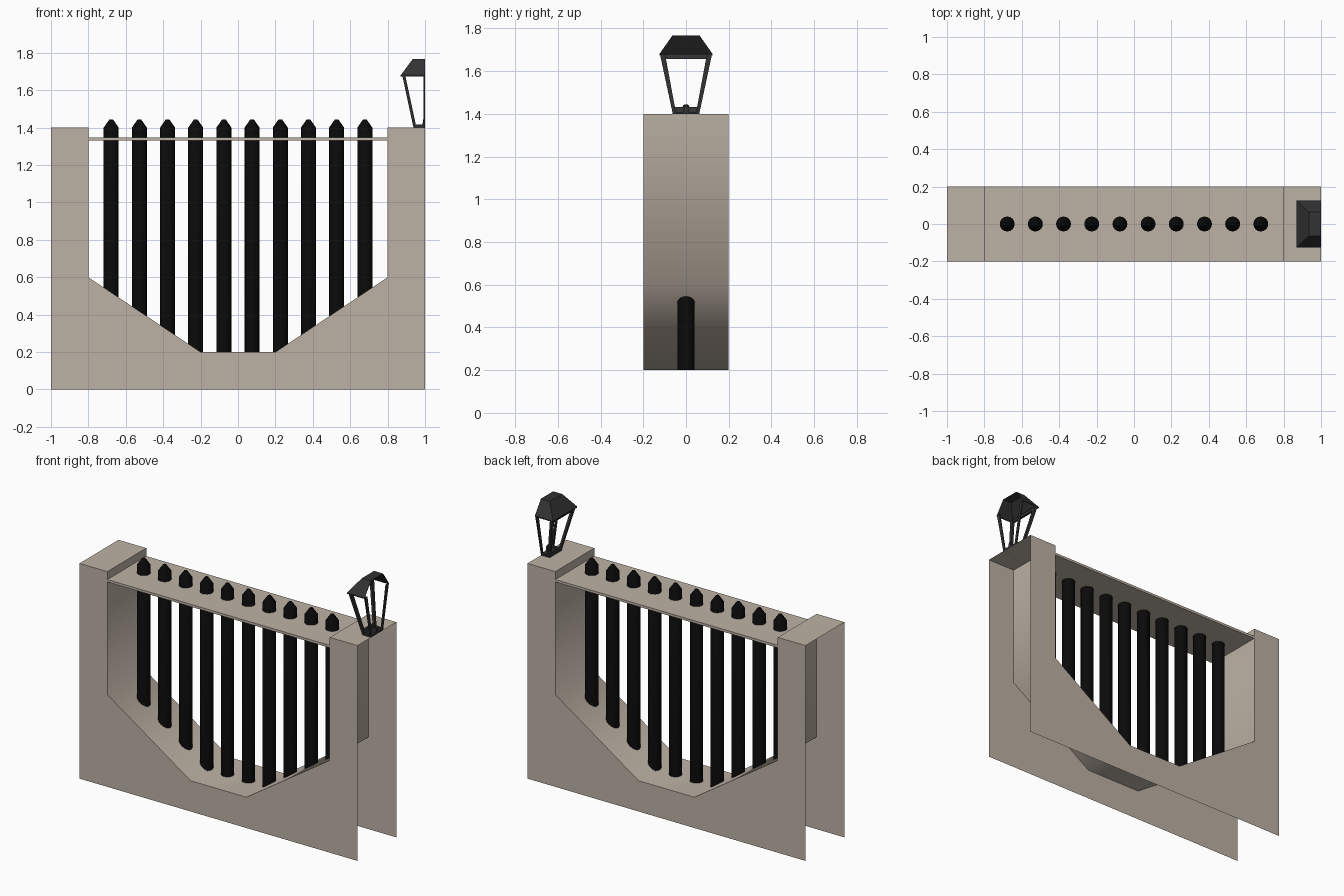
import bpy, bmesh, math
from mathutils import Vector

if "Cube" in bpy.data.objects:
    bpy.data.objects.remove(bpy.data.objects["Cube"])


def material(name, rgb):
    m = bpy.data.materials.new(name)
    m.diffuse_color = (*rgb, 1)
    m.use_nodes = True
    m.node_tree.nodes["Principled BSDF"].inputs["Base Color"].default_value = m.diffuse_color
    return m


STONE = material("warm_stone", (0.51, 0.445, 0.375))
IRON = material("black_iron", (0.003, 0.003, 0.003))
METAL = material("dark_grey_metal", (0.032, 0.032, 0.033))


def make(name, verts, faces, mat, smooth_angle=None):
    mesh = bpy.data.meshes.new(name)
    mesh.from_pydata(verts, [], faces)
    mesh.materials.append(mat)
    if smooth_angle:
        mesh.polygons.foreach_set("use_smooth", [True] * len(mesh.polygons))
        mesh.set_sharp_from_angle(angle=math.radians(smooth_angle))
    ob = bpy.data.objects.new(name, mesh)
    bpy.context.collection.objects.link(ob)
    return ob


def rect(x0, x1, y0, y1, z):
    return [(x0, y0, z), (x1, y0, z), (x1, y1, z), (x0, y1, z)]


SIDES = [(0, 1, 5, 4), (1, 2, 6, 5), (2, 3, 7, 6), (3, 0, 4, 7)]
BOX = [(3, 2, 1, 0), (4, 5, 6, 7)] + SIDES


def loft(name, low, high, mat, faces=BOX):
    """Solid between two four-cornered loops."""
    return make(name, low + high, faces, mat)


# wall: hollow shell, open at both ends and underneath
D = 0.2
opening = [(-0.8, 1.4), (-0.8, 0.6), (-0.2, 0.2), (0.2, 0.2), (0.8, 0.6), (0.8, 1.4)]
outline = [(-1, 1.4), (-1, 0), (1, 0), (1, 1.4)] + opening[::-1]
n = len(outline)
make("wall_front", [(x, -D, z) for x, z in outline], [range(n)], STONE)
make("wall_back", [(x, D, z) for x, z in outline], [range(n)[::-1]], STONE)
k = len(opening)
make("opening_lining",
     [(x, -D, z) for x, z in opening] + [(x, D, z) for x, z in opening],
     [(i, i + 1, i + 1 + k, i + k) for i in range(k - 1)], STONE, 60)
for side, x0, x1 in (("left", -1, -0.8), ("right", 0.8, 1)):
    make("pillar_top_" + side, rect(x0, x1, -D, D, 1.4), [(0, 1, 2, 3)], STONE)

# thin slab across the opening
loft("cross_slab", rect(-0.8, 0.8, -D, D, 1.332), rect(-0.8, 0.8, -D, D, 1.348), STONE)

# ten pointed bars
N = 16
for b in range(10):
    cx = -0.678 + b * 1.356 / 9
    verts = [(cx + r * math.cos(2 * math.pi * i / N), r * math.sin(2 * math.pi * i / N), z)
             for r, z in ((0.04, 0.2), (0.04, 1.4), (0.01, 1.443)) for i in range(N)]
    faces = [(j * N + i, j * N + (i + 1) % N, (j + 1) * N + (i + 1) % N, (j + 1) * N + i)
             for j in range(2) for i in range(N)]
    faces.append(range(2 * N, 3 * N))
    make(f"bar_{b + 1}", verts, faces, IRON, 35)

# half lantern, cut at x = 1
Z0, Z1 = 1.4, 1.68          # foot and eave heights


def half(z):
    """Lantern half-width at height z."""
    return 0.062 + (0.122 - 0.062) * (z - Z0) / (Z1 - Z0)


# roof shell without underside or end
roof = [(1, -0.125, Z1), (0.87, -0.125, Z1), (0.87, 0.125, Z1), (1, 0.125, Z1)]
top = [(1, -0.063, 1.768), (0.935, -0.063, 1.768), (0.935, 0.063, 1.768), (1, 0.063, 1.768)]
rim = [(x, y, Z1 - 0.006) for x, y, z in roof]
make("lantern_roof", rim + roof + top,
     [(i + 1 + o, i + o, i + 4 + o, i + 5 + o) for o in (0, 4) for i in range(3)]
     + [(11, 10, 9, 8)], METAL)

for s, side in ((-1, "front"), (1, "back")):
    # corner strut and half strut at the cut
    def strut_loop(z, corner):
        h, t = half(z), 0.016 + 0.008 * (z - Z0) / (Z1 - Z0)
        y0, y1 = sorted((s * h, s * (h - t)))
        return rect(1 - h, 1 - h + 0.016, y0, y1, z) if corner else rect(0.992, 1, y0, y1, z)

    for label, corner in (("corner", True), ("middle", False)):
        loft(f"lantern_{label}_strut_{side}", strut_loop(Z0, corner), strut_loop(Z1, corner), METAL)

    # foot rail along the side
    def rail_loop(z):
        y0, y1 = sorted((s * half(z), s * (half(z) - 0.016)))
        return rect(1 - half(z), 1, y0, y1, z)
    loft("lantern_foot_rail_" + side, rail_loop(Z0), rail_loop(1.416), METAL)

# rails across the inner side
for label, z0, z1 in (("foot", Z0, 1.432), ("head", 1.658, Z1)):
    loops = [rect(1 - half(z), 1.014 - half(z), -half(z), half(z), z) for z in (z0, z1)]
    loft(f"lantern_inner_{label}_rail", *loops, METAL)

# base plate and small burner knob
loft("lantern_base", rect(0.94, 1, -0.06, 0.06, 1.4), rect(0.94, 1, -0.06, 0.06, 1.41), METAL)
loft("lantern_burner", rect(0.985, 1, -0.014, 0.014, 1.41),
     rect(0.99, 1, -0.007, 0.007, 1.442), METAL)
